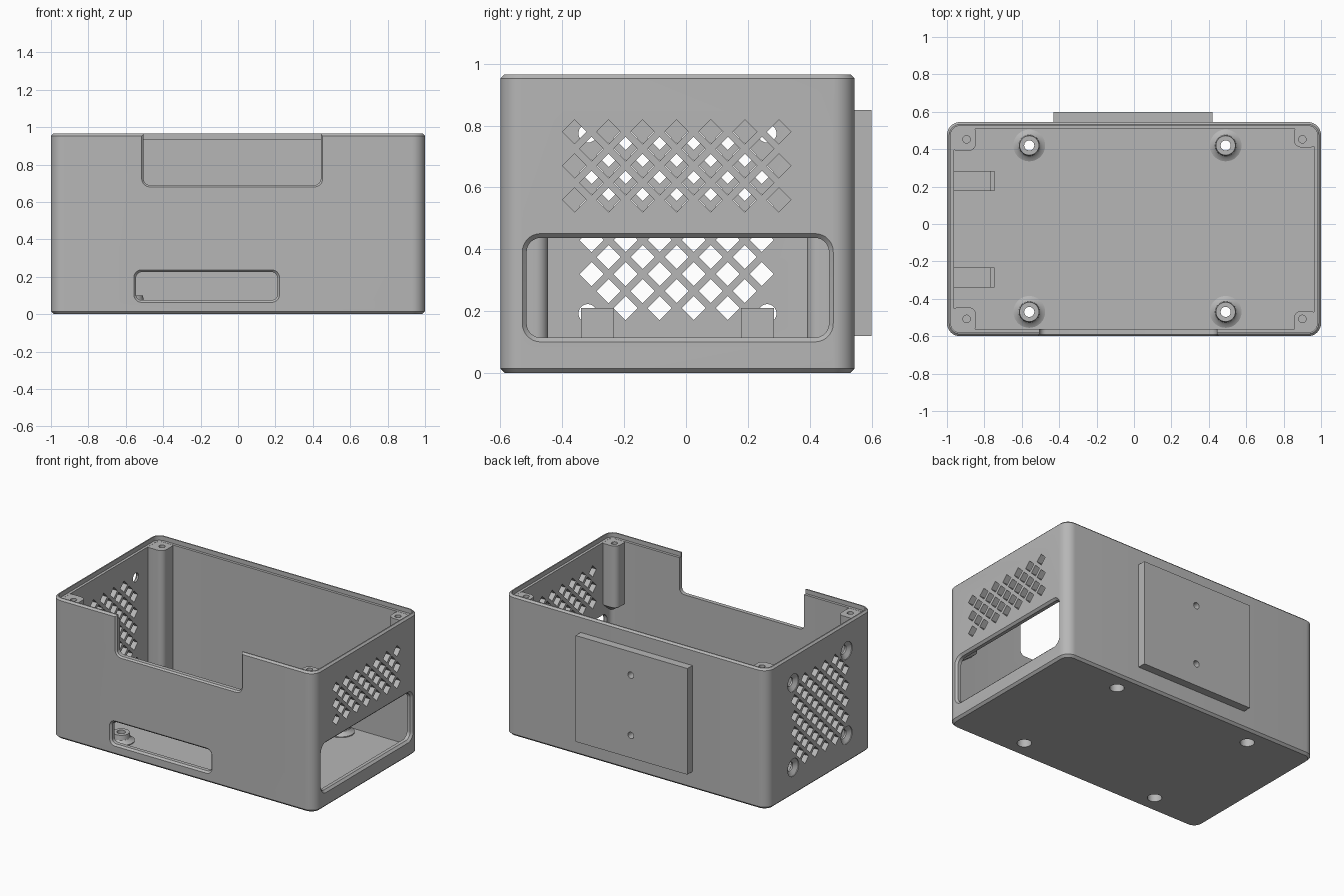
import bpy, bmesh, math

if "Cube" in bpy.data.objects:
    bpy.data.objects.remove(bpy.data.objects["Cube"])

N = 8                      # segments per rounded corner
COUNT = 4 * (N + 1)        # points in every profile
YC = -0.0275               # middle of the box in y

mat = bpy.data.materials.new("grey_plastic")
mat.diffuse_color = (0.47, 0.47, 0.47, 1)
mat.use_nodes = True
mat.node_tree.nodes["Principled BSDF"].inputs["Base Color"].default_value = mat.diffuse_color


def rrect(a0, a1, b0, b1, r):
    """Rounded rectangle profile."""
    pts = []
    corners = [(a1 - r, b1 - r), (a0 + r, b1 - r), (a0 + r, b0 + r), (a1 - r, b0 + r)]
    for k, (ca, cb) in enumerate(corners):
        for i in range(N + 1):
            t = math.radians(90 * k + 90 * i / N)
            pts.append((ca + r * math.cos(t), cb + r * math.sin(t)))
    return pts


def circle(ca, cb, r, n=COUNT):
    return [(ca + r * math.cos(2 * math.pi * i / n), cb + r * math.sin(2 * math.pi * i / n))
            for i in range(n)]


def loft(bm, sections, axis="z", ring=False):
    """Skin a list of (profile, height) along an axis; ring closes it into a tube."""
    place = {"x": lambda a, b, h: (h, a, b),
             "y": lambda a, b, h: (a, h, b),
             "z": lambda a, b, h: (a, b, h)}[axis]
    loops = [[bm.verts.new(place(a, b, h)) for a, b in p] for p, h in sections]
    n = len(loops[0])
    faces = []
    pairs = list(zip(loops, loops[1:])) + ([(loops[-1], loops[0])] if ring else [])
    for lo, hi in pairs:
        for i in range(n):
            j = (i + 1) % n
            faces.append(bm.faces.new((lo[i], lo[j], hi[j], hi[i])))
    if not ring:
        faces += [bm.faces.new(loops[0]), bm.faces.new(loops[-1])]
    bmesh.ops.recalc_face_normals(bm, faces=faces)


def make(name, bm):
    me = bpy.data.meshes.new(name)
    bm.to_mesh(me)
    bm.free()
    me.materials.append(mat)
    ob = bpy.data.objects.new(name, me)
    bpy.context.collection.objects.link(ob)
    return ob


def activate(ob):
    bpy.ops.object.select_all(action="DESELECT")
    ob.select_set(True)
    bpy.context.view_layer.objects.active = ob


def cut(ob, bm):
    """Subtract the cutter mesh from the object."""
    cutter = make("cutter", bm)
    cutter.hide_render = True
    mod = ob.modifiers.new("cut", "BOOLEAN")
    mod.operation, mod.solver, mod.object = "DIFFERENCE", "EXACT", cutter
    activate(ob)
    bpy.ops.object.modifier_apply(modifier="cut")
    bpy.data.objects.remove(cutter)


def smooth(ob):
    activate(ob)
    bpy.ops.object.shade_smooth_by_angle(angle=math.radians(30))


# Box shell: outside going up, then lid recess and cavity going down
def wall(inset):
    return rrect(-1 + inset, 1 - inset, -0.6 + inset, 0.545 - inset, max(0.07 - inset, 0.02))


bm = bmesh.new()
loft(bm, [(wall(0.015), 0), (wall(0), 0.015), (wall(0), 0.953), (wall(0.012), 0.965),
          (wall(0.02), 0.965), (wall(0.02), 0.935), (wall(0.038), 0.935), (wall(0.038), 0.04)])
box = make("box_shell", bm)

bm = bmesh.new()


# Chamfered openings: front notch, front slot, right window
def opening(a0, a1, b0, b1, r, c, axis, outer, inward):
    big = rrect(a0 - c, a1 + c, b0 - c, b1 + c, r + c)
    small = rrect(a0, a1, b0, b1, r)
    loft(bm, [(big, outer - inward * 0.03), (big, outer), (small, outer + inward * c),
              (small, outer + inward * 0.08)], axis)


opening(-0.505, 0.443, 0.69, 1.2, 0.035, 0.01, "y", -0.6, 1)
opening(-0.545, 0.21, 0.075, 0.225, 0.03, 0.012, "y", -0.6, 1)
opening(-0.515, 0.462, 0.115, 0.437, 0.045, 0.014, "x", 1.0, -1)


# Diamond vents
def diamond(x, y, z):
    p = circle(y, z, 0.039, 4)
    loft(bm, [(p, x - 0.08), (p, x + 0.08)], "x")


for row in range(5):                       # right wall
    odd = row % 2
    for k in range(7 - odd):
        diamond(1, -0.36 + 0.055 * odd + 0.11 * k, 0.56 + 0.055 * row)
for row in range(11):                      # left wall, around the fan
    odd = row % 2
    for k in range(6 - odd):
        if row in (0, 10) and k in (0, 5):
            continue
        diamond(-1, -0.305 + 0.055 * odd + 0.11 * k, 0.21 + 0.055 * row)

# Countersunk fan screw holes
for y in (YC - 0.29, YC + 0.29):
    for z in (0.193, 0.775):
        loft(bm, [(circle(y, z, 0.06), -1.03), (circle(y, z, 0.06), -0.995),
                  (circle(y, z, 0.03), -0.975), (circle(y, z, 0.03), -0.93)], "x")

# Screw recesses in the floor
standoffs = [(x, y) for x in (-0.56, 0.49) for y in (-0.47, 0.42)]
for x, y in standoffs:
    p = circle(x, y, 0.045)
    loft(bm, [(p, -0.03), (p, 0.07)])
cut(box, bm)
smooth(box)

# Board standoffs: flared tubes on the floor
for i, (x, y) in enumerate(standoffs):
    bm = bmesh.new()
    profile = [(0.085, 0.04), (0.085, 0.046), (0.068, 0.054), (0.056, 0.068), (0.052, 0.1),
               (0.027, 0.1), (0.027, 0.055), (0.045, 0.055), (0.045, 0.04)]
    loft(bm, [(circle(x, y, r), z) for r, z in profile], ring=True)
    smooth(make(f"standoff_{i + 1}", bm))


# Lid screw posts: full height at the left, short with a tapered foot at the right
def yrect(x0, x1, d0, d1, r, s):
    lo, hi = sorted((YC + s * d0, YC + s * d1))
    return rrect(x0, x1, lo, hi, r)


for s, side in ((1, "back"), (-1, "front")):
    for x, end in ((-0.895, "left"), (0.9, "right")):
        if end == "left":
            body = yrect(-0.98, -0.845, 0.418, 0.555, 0.04, s)
            foot = [(body, 0.035)]
        else:
            body = yrect(0.855, 0.98, 0.437, 0.555, 0.04, s)
            foot = [(yrect(0.94, 0.98, 0.515, 0.555, 0.015, s), 0.45), (body, 0.51)]
        y = YC + s * 0.48
        bm = bmesh.new()
        loft(bm, foot + [(body, 0.934), (circle(x, y, 0.02), 0.934), (circle(x, y, 0.02), 0.78)])
        smooth(make(f"lid_post_{side}_{end}", bm))

# Fan rests: shelf with a raised stop
for s, side in ((1, "back"), (-1, "front")):
    y0, y1 = sorted((YC + s * 0.205, YC + s * 0.312))
    shape = [(-0.975, 0.035), (-0.745, 0.035), (-0.745, 0.21), (-0.77, 0.21),
             (-0.77, 0.16), (-0.975, 0.16)]
    bm = bmesh.new()
    loft(bm, [(shape, y0), (shape, y1)], "y")
    make(f"fan_rest_{side}", bm)

# Back mounting plate with two blind screw holes
bm = bmesh.new()
rect = [(-0.43, 0.12), (0.42, 0.12), (0.42, 0.85), (-0.43, 0.85)]
loft(bm, [(rect, 0.535), (rect, 0.6)], "y")
plate = make("mounting_plate", bm)
bm = bmesh.new()
for z in (0.275, 0.69):
    p = circle(0.0, z, 0.022)
    loft(bm, [(p, 0.547), (p, 0.65)], "y")
cut(plate, bm)
smooth(plate)
